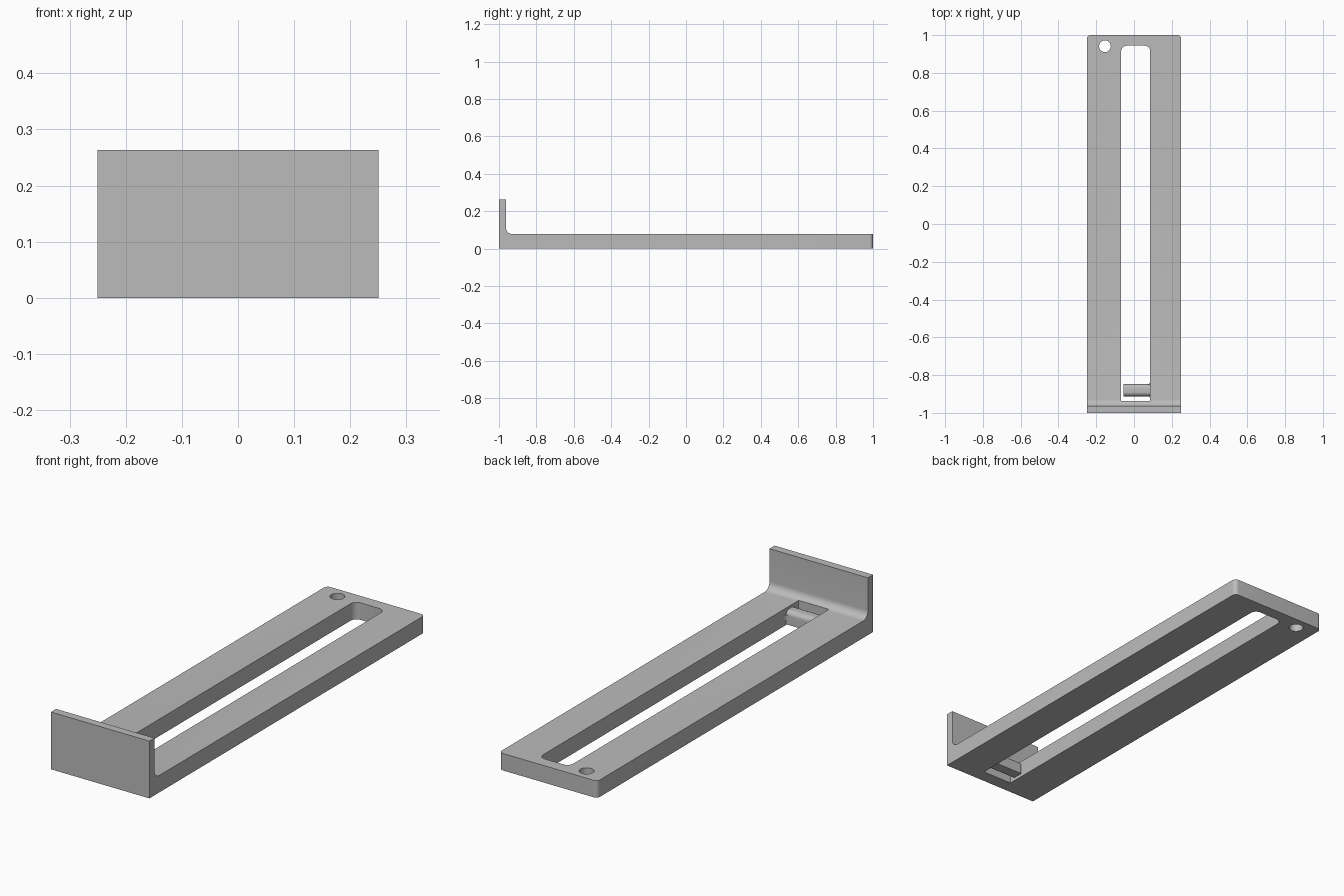
import bpy, bmesh, math

if "Cube" in bpy.data.objects:
    bpy.data.objects.remove(bpy.data.objects["Cube"])

metal = bpy.data.materials.new("grey_metal")
metal.diffuse_color = (0.50, 0.50, 0.50, 1)
metal.use_nodes = True
metal.node_tree.nodes["Principled BSDF"].inputs["Base Color"].default_value = metal.diffuse_color


def arc(cx, cy, r, a0, a1, n=8):
    """Points on an arc, angles in degrees."""
    return [(cx + r * math.cos(math.radians(a0 + (a1 - a0) * i / n)),
             cy + r * math.sin(math.radians(a0 + (a1 - a0) * i / n))) for i in range(n + 1)]


def prism(name, outline, place, offset):
    """Extrude a 2D outline; place maps outline points to 3D."""
    bm = bmesh.new()
    face = bm.faces.new([bm.verts.new(place(p)) for p in outline])
    new = bmesh.ops.extrude_face_region(bm, geom=[face])["geom"]
    bmesh.ops.translate(bm, vec=offset, verts=[v for v in new if isinstance(v, bmesh.types.BMVert)])
    bmesh.ops.recalc_face_normals(bm, faces=bm.faces)
    mesh = bpy.data.meshes.new(name)
    bm.to_mesh(mesh)
    bm.free()
    mesh.materials.append(metal)
    ob = bpy.data.objects.new(name, mesh)
    bpy.context.collection.objects.link(ob)
    return ob


def boolean(ob, other, operation):
    """Apply a boolean and discard the helper."""
    mod = ob.modifiers.new(operation, 'BOOLEAN')
    mod.operation, mod.object, mod.solver = operation, other, 'EXACT'
    bpy.ops.object.select_all(action='DESELECT')
    bpy.context.view_layer.objects.active = ob
    ob.select_set(True)
    bpy.ops.object.modifier_apply(modifier=mod.name)
    bpy.data.objects.remove(other)


def flat(z):
    return lambda p: (p[0], p[1], z)


# L-shaped bracket: long plate, upright lip and inner fillet
side = [(-1, 0), (1, 0), (1, 0.078)] + arc(-0.928, 0.113, 0.035, 270, 180) + [(-0.963, 0.263), (-1, 0.263)]
bracket = prism("bracket", side, lambda p: (-0.25, p[0], p[1]), (0.5, 0, 0))

# Rounded back corners of the plate
plan = [(-0.25, -1.1), (0.25, -1.1)] + arc(0.23, 0.98, 0.02, 0, 90) + arc(-0.23, 0.98, 0.02, 90, 180)
boolean(bracket, prism("corner_trim", plan, flat(-0.1), (0, 0, 0.5)), 'INTERSECT')

# Long slot: rounded at the back, square at the front
slot = [(-0.068, -0.938), (0.086, -0.938)] + arc(0.056, 0.914, 0.03, 0, 90) + arc(-0.038, 0.914, 0.03, 90, 180)
boolean(bracket, prism("slot_cutter", slot, flat(-0.1), (0, 0, 0.3)), 'DIFFERENCE')

# Round hole in the back corner
hole = arc(-0.154, 0.941, 0.031, 0, 348.75, 31)
boolean(bracket, prism("hole_cutter", hole, flat(-0.1), (0, 0, 0.3)), 'DIFFERENCE')

# Cross peg in the slot with a rounded section
y0, y1, z0, z1, r = -0.912, -0.848, 0.004, 0.066, 0.022
section = (arc(y1 - r, z1 - r, r, 0, 90) + arc(y0 + r, z1 - r, r, 90, 180)
           + arc(y0 + r, z0 + r, r, 180, 270) + [(y1, z0)])
peg = prism("cross_peg", section, lambda p: (-0.055, p[0], p[1]), (0.15, 0, 0))

# Small fillets where the peg meets the slot wall
for name, y, s in (("peg_fillet_back", y1, 1), ("peg_fillet_front", y0, -1)):
    f = 0.014
    web = [(0.09, y - s * 0.01), (0.09, y + s * f), (0.086, y + s * f)]
    web += [(px, y + s * py) for px, py in arc(0.086 - f, f, f, 0, -90, 6)] + [(0.086 - f, y - s * 0.01)]
    prism(name, web[:3] + web[4:], flat(z0 + 0.02), (0, 0, 0.024))

# Smooth the curved faces, keep the edges sharp
bpy.ops.object.select_all(action='DESELECT')
for ob in bpy.context.scene.objects:
    ob.select_set(True)
bpy.context.view_layer.objects.active = bracket
bpy.ops.object.shade_smooth_by_angle(angle=math.radians(30))
